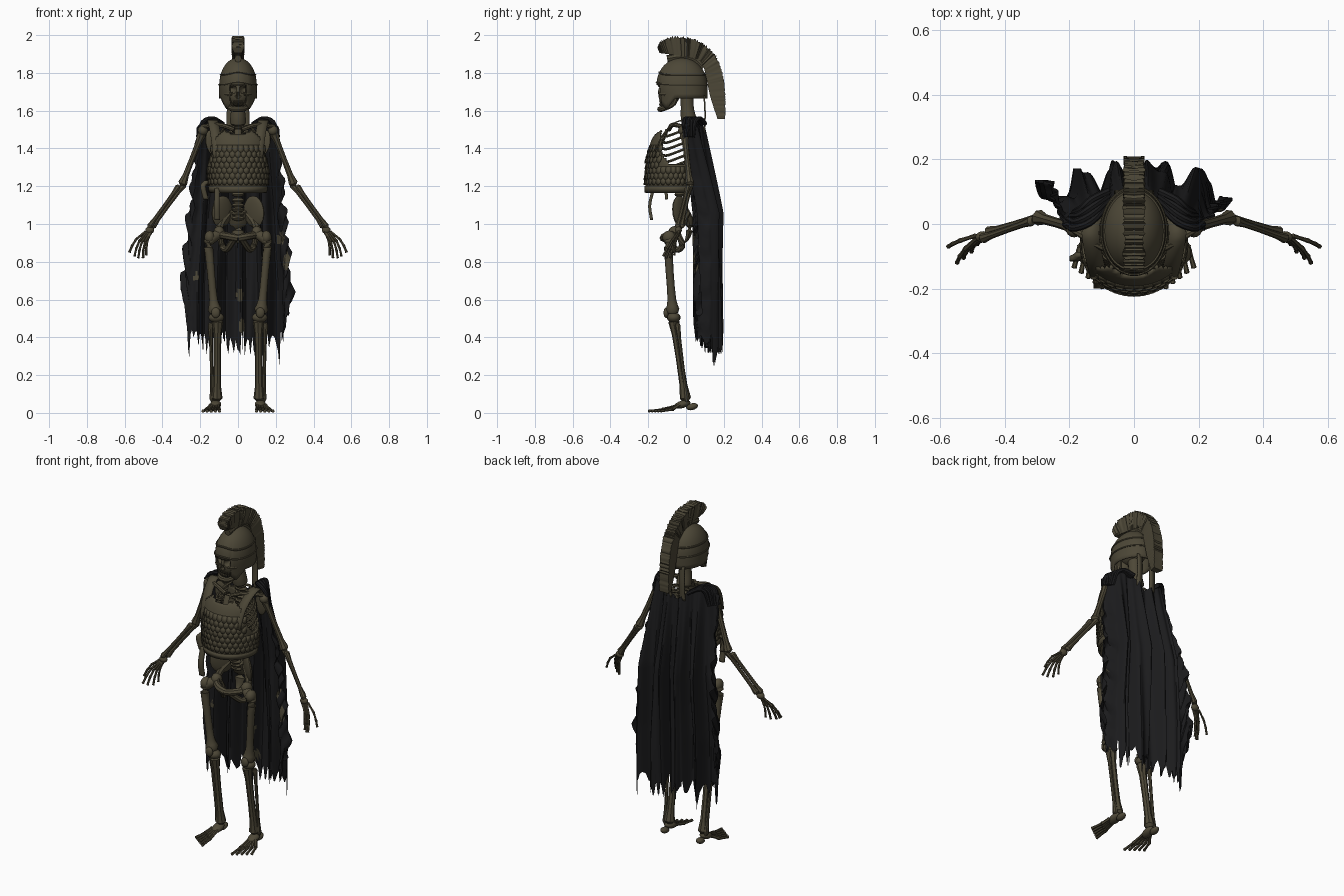
import bpy, bmesh, math, random
from math import sin, cos, pi
from mathutils import Vector, Matrix, Euler

random.seed(4)
if "Cube" in bpy.data.objects:
    bpy.data.objects.remove(bpy.data.objects["Cube"])


def material(name, rgb):
    m = bpy.data.materials.new(name)
    m.use_nodes = True
    m.diffuse_color = (*rgb, 1)
    b = m.node_tree.nodes["Principled BSDF"]
    b.inputs["Base Color"].default_value = (*rgb, 1)
    b.inputs["Roughness"].default_value = 0.8
    return m


BONE = material("old bone", (0.075, 0.064, 0.038))
BRONZE = material("aged bronze", (0.073, 0.063, 0.038))
CLOTH = material("black cloth", (0.011, 0.011, 0.012))


def finish(name, bm, *mats, thick=0):
    bmesh.ops.recalc_face_normals(bm, faces=bm.faces)
    me = bpy.data.meshes.new(name)
    bm.to_mesh(me)
    bm.free()
    ob = bpy.data.objects.new(name, me)
    bpy.context.collection.objects.link(ob)
    for m in mats:
        me.materials.append(m)
    if thick:
        ob.modifiers.new("thickness", "SOLIDIFY").thickness = thick
    bpy.ops.object.select_all(action="DESELECT")
    ob.select_set(True)
    bpy.context.view_layer.objects.active = ob
    bpy.ops.object.shade_smooth_by_angle(angle=0.7)


def spline(pts, n):
    """Evenly sampled smooth path through points."""
    p = [Vector(q) for q in pts]
    p = [2 * p[0] - p[1]] + p + [2 * p[-1] - p[-2]]
    out = []
    for k in range(n + 1):
        f = k / n * (len(pts) - 1)
        i = min(int(f), len(pts) - 2)
        t = f - i
        a, b, c, d = p[i:i + 4]
        out.append(0.5 * (2 * b + (c - a) * t + (2 * a - 5 * b + 4 * c - d) * t * t
                          + (3 * b - a - 3 * c + d) * t ** 3))
    return out


def grid(bm, rows, closed=False):
    vs = [[bm.verts.new(p) for p in r] for r in rows]
    n = len(rows[0])
    for r0, r1 in zip(vs, vs[1:]):
        for j in range(n if closed else n - 1):
            k = (j + 1) % n
            bm.faces.new((r0[j], r0[k], r1[k], r1[j]))
    return vs


def tube(bm, pts, radii, n=8, flat=1.0):
    pts = [Vector(p) for p in pts]
    rows = []
    for i, p in enumerate(pts):
        d = pts[min(i + 1, len(pts) - 1)] - pts[max(i - 1, 0)]
        q = d.to_track_quat("Z", "Y")
        r = radii[i] if isinstance(radii, (list, tuple)) else radii
        rows.append([p + q @ Vector((r * cos(2 * pi * k / n), flat * r * sin(2 * pi * k / n), 0))
                     for k in range(n)])
    vs = grid(bm, rows, True)
    bm.faces.new(vs[0][::-1])
    bm.faces.new(vs[-1])


def bone(bm, a, b, r, e, n=8):
    """Shaft with knobbly ends."""
    a, b = Vector(a), Vector(b)
    ts = (-0.02, 0.02, 0.07, 0.18, 0.5, 0.82, 0.93, 0.98, 1.02)
    rs = (0.5 * e, e, 0.9 * e, 1.1 * r, r, 1.1 * r, 0.9 * e, e, 0.5 * e)
    tube(bm, [a.lerp(b, t) for t in ts], rs, n)


def ball(bm, c, s, rot=(0, 0, 0), u=14, v=9):
    m = Matrix.LocRotScale(Vector(c), Euler(rot), Vector(s))
    return bmesh.ops.create_uvsphere(bm, u_segments=u, v_segments=v, radius=1, matrix=m)["verts"]


def ribbon(bm, pts, w, n=14):
    """Flat strap with its width along x."""
    grid(bm, [[p + Vector((-w, 0, 0)), p + Vector((w, 0, 0))] for p in spline(pts, n)])


for s, side in ((1, "left"), (-1, "right")):
    P = lambda x, y, z: Vector((s * x, y, z))
    # Arm
    bm = bmesh.new()
    bone(bm, P(.19, -.01, 1.48), P(.295, .02, 1.21), .015, .025)
    ball(bm, P(.185, -.015, 1.495), (.027, .027, .027))
    bone(bm, P(.285, .025, 1.21), P(.452, -.025, .985), .01, .017)
    bone(bm, P(.315, .01, 1.2), P(.47, -.045, .985), .01, .016)
    finish(side + "_arm", bm, BONE)
    # Hand
    bm = bmesh.new()
    ball(bm, P(.467, -.04, .968), (.024, .018, .02))
    tips = ((.485, -.062, .835), (.503, -.085, .82), (.528, -.105, .82), (.548, -.12, .83), (.575, -.07, .85))
    for i, t in enumerate(tips):
        a, b = P(.458 + .008 * i, -.048 + .003 * i, .96), P(*t)
        bow = P(.01, 0, .01)
        joints = [a.lerp(b, t) + bow * sin(pi * t) for t in (0, .45, .75, 1)]
        for j0, j1 in zip(joints, joints[1:]):
            bone(bm, j0, j1, .006, .0078, 6)
    finish(side + "_hand", bm, BONE)
    # Leg
    bm = bmesh.new()
    tube(bm, spline([P(.075, -.06, .95), P(.125, -.08, .935), P(.155, -.09, .9), P(.148, -.09, .8),
                     P(.13, -.075, .6), P(.12, -.07, .53)], 15),
         [.024, .024, .025, .029, .031, .03, .027, .025, .023, .022, .021, .021, .023, .03, .037, .03], 10)
    ball(bm, P(.15, -.09, .93), (.028, .035, .035))
    ball(bm, P(.118, -.105, .53), (.024, .014, .028))
    ball(bm, P(.115, -.065, .505), (.042, .036, .028))
    bone(bm, P(.108, -.065, .49), P(.112, -.002, .07), .019, .03)
    bone(bm, P(.145, -.045, .47), P(.136, .005, .065), .009, .015)
    finish(side + "_leg", bm, BONE)
    # Foot
    bm = bmesh.new()
    ball(bm, P(.118, .032, .033), (.021, .032, .018), (.25, 0, 0))
    ball(bm, P(.118, -.02, .045), (.03, .045, .02), (.3, 0, 0))
    for i in range(5):
        a, m = P(.104 + .01 * i, -.035, .042), P(.1 + .017 * i, -.125 + .013 * i, .018)
        b = P(.098 + .022 * i, -.2 + .016 * i, .009)
        bone(bm, a, m, .008, .011, 6)
        bone(bm, m, b, .007, .009, 6)
    finish(side + "_foot", bm, BONE)
    # Half of the pelvis
    bm = bmesh.new()
    ball(bm, P(.085, -.03, 1.065), (.068, .016, .085), (.1, 0, s * -.65))
    tube(bm, spline([P(.045, .005, 1.06), P(.09, -.03, 1.0), P(.1, -.06, .95), P(.05, -.11, .935),
                     P(0, -.12, .925)], 12), .02)
    tube(bm, spline([P(.1, -.05, .96), P(.085, -.02, .89), P(.06, -.05, .865), P(.02, -.11, .92)], 10), .017)
    ball(bm, P(.1, -.06, .955), (.03, .034, .034))
    finish(side + "_pelvis", bm, BONE)
    # Ribs, collar bone and shoulder blade
    bm = bmesh.new()
    for i in range(9):
        z, r = 1.5 - .034 * i, .085 + .045 * sin(min(i, 5) / 5 * pi / 2)
        tube(bm, spline([P(.01, .03, z + .02), P(r * .7, .035, z + .015), P(r, -.03, z - .01),
                         P(r * .85, -.1, z - .035), P(.025, -.115 - .007 * i, z - .03)], 14), .0075, 6)
    tube(bm, spline([P(.02, -.09, 1.5), P(.1, -.07, 1.525), P(.19, -.015, 1.515)], 8), .012)
    ball(bm, P(.125, .045, 1.43), (.05, .012, .075), (0, s * .25, s * -.4))
    finish(side + "_ribs", bm, BONE)
    # Shoulder strap of the armour
    bm = bmesh.new()
    ribbon(bm, [P(.105, -.172, 1.35), P(.115, -.14, 1.45), P(.127, -.085, 1.52), P(.135, -.02, 1.55),
                P(.12, .045, 1.49), P(.1, .06, 1.4)], .027)
    finish(side + "_shoulder_strap", bm, BRONZE, thick=.007)
    # Gathered cloth on the shoulder
    bm = bmesh.new()
    for k in range(4):
        tube(bm, spline([P(.212 - .01 * k, .0 + .012 * k, 1.46), P(.185 - .008 * k, -.012 + .02 * k, 1.54),
                         P(.13, .01 + .022 * k, 1.558), P(.08, .065 + .012 * k, 1.53)], 12), .012, 8)
    finish(side + "_cape_gather", bm, CLOTH)
    # Ribbon hanging from the back of the helmet
    bm = bmesh.new()
    ribbon(bm, [P(.04, .1, 1.68), P(.043, .105, 1.58), P(.045, .1, 1.48)], .017)
    finish(side + "_helmet_ribbon", bm, BRONZE, thick=.008)

# Spine, sacrum and breast bone
bm = bmesh.new()
path = spline([(0, -.01, 1.03), (0, -.035, 1.15), (0, .02, 1.35), (0, .03, 1.48), (0, .01, 1.58), (0, .003, 1.7)], 24)
for p in path[:19]:
    ball(bm, p, (.036, .027, .014), u=10, v=6)
    ball(bm, p + Vector((0, .03, -.006)), (.007, .014, .008), u=8, v=5)
tube(bm, path, [.022] * 17 + [.042, .042, .04, .037] + [.035] * 4, 14)
tube(bm, spline([(0, -.01, 1.07), (0, .02, 1.0), (0, .01, .93), (0, -.01, .9)], 8),
     [.05, .052, .05, .042, .034, .026, .02, .014, .008], flat=.5)
tube(bm, [(0, -.1, 1.5), (0, -.14, 1.4), (0, -.16, 1.3)], .018, flat=.5)
finish("spine", bm, BONE)

# Skull with hollow eyes and nose
bm = bmesh.new()
ball(bm, (0, -.02, 1.765), (.078, .1, .088), u=20, v=14)
hollows = ((.031, 1.712, .02, .017), (-.031, 1.712, .02, .017), (0, 1.68, .009, .014))
for v in ball(bm, (0, -.09, 1.692), (.064, .058, .07), u=48, v=32):
    for x, z, a, b in hollows:
        d = ((v.co.x - x) / a) ** 2 + ((v.co.z - z) / b) ** 2
        if v.co.y < -.09 and d < 1:
            v.co.y += .03 * (1 - d * d)
tube(bm, spline([(.062, -.05, 1.7), (.057, -.065, 1.64), (.035, -.12, 1.612), (0, -.138, 1.608), (-.035, -.12, 1.612),
                 (-.057, -.065, 1.64), (-.062, -.05, 1.7)], 18), .015)
for s in (1, -1):
    tube(bm, spline([(s * .03, -.138, 1.69), (s * .06, -.115, 1.685), (s * .074, -.06, 1.7)], 8), .009)
    tube(bm, spline([(s * .008, -.14, 1.733), (s * .035, -.135, 1.742), (s * .065, -.11, 1.73)], 8), .009)
for i in range(-4, 5):
    for z in (1.633, 1.651):
        ball(bm, (i * .009, -.136 + .0011 * i * i, z), (.0045, .006, .01), u=6, v=5)
finish("skull", bm, BONE)

# Helmet shell, open at the face, with long cheek guards curving inward
N = 64


def helm(a, z, grow=0):
    t, low, front = max(0, (z - 1.72) / .16), max(0, 1.72 - z), max(0, -sin(a))
    k = math.sqrt(max(0, 1 - t ** 2.3)) + grow
    return Vector((.1 * (k - 3 * low * front) * cos(a), -.022 + .135 * (k - .6 * low * front) * sin(a), z))


def helm_hem(a):
    f = -sin(a)                       # 1 is straight ahead
    if f > .86:
        return 1.735
    if f > .3:
        return 1.605 + .05 * abs(f - .65) / .3
    return 1.665


angles = [2 * pi * j / N for j in range(N)]
bm = bmesh.new()
rows = []
for i in range(15):
    t = sin(i / 14 * pi / 2)
    rows.append([helm(a, helm_hem(a) + (1.8795 - helm_hem(a)) * t) for a in angles])
bm.faces.new(grid(bm, rows, True)[-1])
finish("helmet", bm, BRONZE, thick=.008)
bm = bmesh.new()
for z0 in (1.737, 1.79):
    ring = [helm(a, z0 + .014 * max(0, -sin(a)) ** 6, .005) for a in angles + angles[:1]]
    tube(bm, ring, .005, 6)
finish("helmet_bands", bm, BRONZE)

# Crest with ragged bristles and a smoother tail, and its holder
outer = spline([(0, -.152, 1.935), (0, -.125, 1.972), (0, -.04, 1.99), (0, .06, 1.968), (0, .14, 1.91),
                (0, .192, 1.8), (0, .208, 1.67), (0, .207, 1.555)], 130)
inner = spline([(0, -.14, 1.905), (0, -.1, 1.9), (0, -.03, 1.89), (0, .04, 1.88), (0, .085, 1.85),
                (0, .108, 1.77), (0, .13, 1.67), (0, .167, 1.555)], 130)
bm = bmesh.new()
rows = []
X = Vector((1, 0, 0))
for o, i in zip(outer, inner):
    rough = 1 if o.z > 1.85 else .4
    o = i + (o - i) * (1 + rough * random.uniform(-.07, .06))
    w, m = .031 + rough * random.uniform(-.005, .005), i.lerp(o, .6)
    rows.append([i - X * .02, m - X * w * .9, o - X * w, o.lerp(m, rough * random.uniform(-.1, .3)),
                 o + X * w, m + X * w * .9, i + X * .02])
vs = grid(bm, rows, True)
bm.faces.new(vs[0])
bm.faces.new(vs[-1])
finish("crest", bm, BRONZE)
bm = bmesh.new()
tube(bm, spline([(0, -.1, 1.875), (0, -.03, 1.885), (0, .04, 1.875), (0, .095, 1.83)], 16), .019)
finish("crest_holder", bm, BRONZE)

# Breastplate with arm openings
levels = spline([(.15, .15, 1.165), (.158, .15, 1.25), (.162, .143, 1.35), (.155, .115, 1.45), (.125, .06, 1.52)], 24)


def chest(a, z, grow=0):
    rx, ry, _ = min(levels, key=lambda l: abs(l.z - z))
    ry = ry if sin(a) < 0 else .125 - .02 * (z > 1.45)
    return Vector(((rx + grow) * cos(a), -.065 + (ry + grow) * sin(a), z))


def opening(c):
    arm = ((c.y + .05) / .085) ** 2 + (max(0, 1.4 - c.z) / .085) ** 2 < 1 and c.z > 1.3 and abs(c.x) > .08
    neck = c.z > 1.47 + c.x ** 2 * 5 and abs(c.x) < .1
    return arm or neck


bm = bmesh.new()
grid(bm, [[chest(a, l.z) for a in angles] for l in levels], True)
bmesh.ops.delete(bm, geom=[f for f in bm.faces if opening(f.calc_center_median())], context="FACES")
finish("breastplate", bm, BRONZE, thick=.009)

# Overlapping scales and waist band
bm = bmesh.new()
for r in range(7):
    for k in range(34):
        a, z = (k + .5 * (r % 2)) * 2 * pi / 34, 1.225 + .029 * r
        if z > 1.3 and sin(a) > -.45:
            continue
        bm.faces.new([bm.verts.new(chest(a + .095 * da, z + .02 * dz, .004 - .003 * dz)) for da, dz in
                      ((-1, 1), (1, 1), (1, -.2), (.6, -.75), (0, -1), (-.6, -.75), (-1, -.2))])
finish("armour_scales", bm, BRONZE, thick=.003)
bm = bmesh.new()
grid(bm, [[chest(a, z, .004) for a in angles] for z in (1.168, 1.2)], True)
finish("waist_band", bm, BRONZE, thick=.006)
bm = bmesh.new()
ribbon(bm, [(-.11, -.18, 1.19), (-.112, -.2, 1.1), (-.11, -.19, 1.02)], .014)
ribbon(bm, [(-.165, -.1, 1.23), (-.185, -.115, 1.2), (-.17, -.11, 1.13)], .014)
finish("torn_straps", bm, BRONZE, thick=.016)

# Tattered cape with deep folds, made as two layers joined at the sides
COLS, ROWS = 96, 50
hems = [random.uniform(.3, .44) + .25 * max(0, abs(j / 48 - 1) - .88) / .12 for j in range(COLS + 1)]
hems = [h - .06 * (j % 13 == 5) for j, h in enumerate(hems)]
rows = []
for i in range(ROWS + 1):
    t, row = i / ROWS, []
    for j in range(COLS + 1):
        u = 2 * j / COLS - 1
        edge = max(0, abs(u) - .8) / .2
        top = 1.56 - .09 * max(0, 1 - abs(u) / .5) - .05 * edge
        even_hem = .37 + .25 * max(0, abs(u) - .88) / .12
        z = top + (even_hem + (hems[j] - even_hem) * max(0, t - .8) / .2 - top) * t
        d = (1.56 - z) / 1.25
        ramp = min(1, d * 2.5)
        tatter = .014 * sin(33 * t + 3 * u) + .011 * sin(71 * t + 5 * u)
        half = .215 + .1 * min(d, .7) + tatter * edge * ramp
        fold = cos(14.2 * (u - .7) + .5 * sin(3 * d + 4 * u)) + .35 * sin(u * 37 + 2 * d)
        y = .085 + .065 * ramp - (.1 - .04 * ramp) * abs(u) ** 2.5 + (.006 + .034 * ramp) * fold
        row.append(Vector((half * u + .012 * ramp * cos(u * 17), y, z)))
    rows.append(row + [p - Vector((0, .008, 0)) for p in row[::-1]])
bm = bmesh.new()
grid(bm, rows, True)
# Worn patches on the lining
patches = ((.01, .62, .02, .03), (.02, .46, .016, .04), (.23, .92, .025, .03), (.26, .8, .02, .05), (-.22, .72, .015, .02))
for i, f in enumerate(bm.faces):
    c = f.calc_center_median()
    lining = i % (2 * COLS + 2) > COLS
    if lining and any(((c.x - x) / a) ** 2 + ((c.z - z) / b) ** 2 < 1 for x, z, a, b in patches):
        f.material_index = 1
finish("cape", bm, CLOTH, BRONZE)
